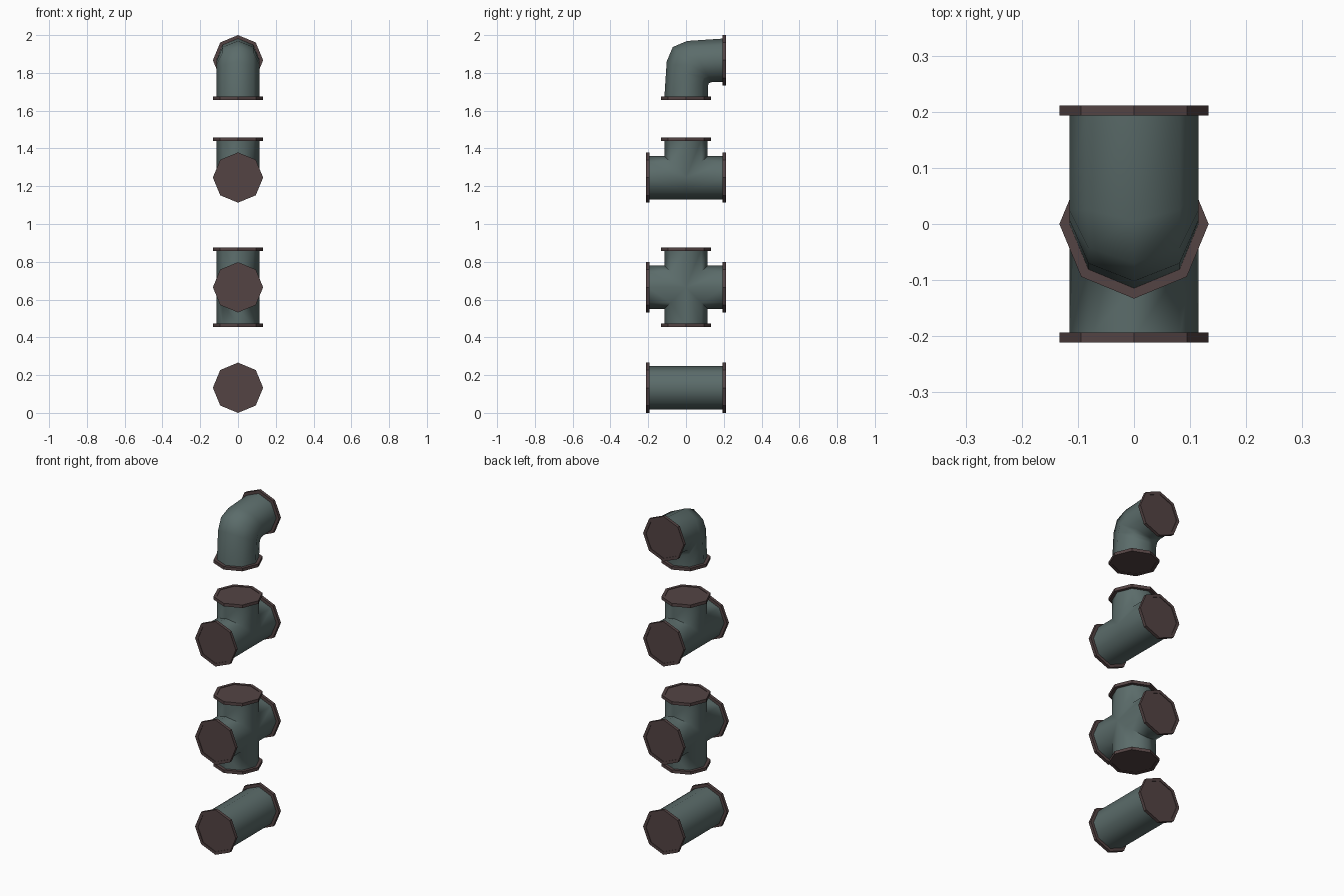
import bpy, bmesh, math
from mathutils import Vector

if "Cube" in bpy.data.objects:
    bpy.data.objects.remove(bpy.data.objects["Cube"])

R, RF = 0.115, 0.133        # pipe and flange radius
L, T = 0.211, 0.018         # arm length and flange thickness
N = 8


def material(name, col):
    m = bpy.data.materials.new(name)
    m.diffuse_color = (*col, 1)
    m.use_nodes = True
    m.node_tree.nodes["Principled BSDF"].inputs["Base Color"].default_value = m.diffuse_color
    return m


STEEL = material("grey green steel", (0.105, 0.15, 0.145))
RUST = material("dark brown flange", (0.088, 0.057, 0.057))


def finish(bm, name, mat, z, smooth):
    bmesh.ops.remove_doubles(bm, verts=bm.verts, dist=1e-4)
    bmesh.ops.recalc_face_normals(bm, faces=bm.faces)
    me = bpy.data.meshes.new(name)
    bm.to_mesh(me)
    bm.free()
    me.materials.append(mat)
    ob = bpy.data.objects.new(name, me)
    ob.location.z = z
    bpy.context.collection.objects.link(ob)
    if smooth:
        bpy.ops.object.select_all(action='DESELECT')
        ob.select_set(True)
        bpy.context.view_layer.objects.active = ob
        bpy.ops.object.shade_smooth_by_angle(angle=math.radians(60))
    return ob


def bridge(bm, a, b):
    for i in range(N):
        j = (i + 1) % N
        bm.faces.new((a[i], a[j], b[j], b[i]))


def place(axis, x, h, d):
    """Point at distance d along an arm, h across it."""
    s = 1 if axis[0] == '+' else -1
    return Vector((x, s * d, h)) if axis[1] == 'y' else Vector((x, h, s * d))


def ring(bm, axis, r, dist):
    out = []
    for i in range(N):
        a = 2 * math.pi * i / N
        h = r * math.cos(a)
        d = dist(h) if callable(dist) else dist
        out.append(bm.verts.new(place(axis, r * math.sin(a), h, d)))
    return out


def flange(name, axis, z):
    # rim plate with a slightly recessed end cap
    bm = bmesh.new()
    rings = [ring(bm, axis, r, d) for r, d in
             ((RF, L - T), (RF, L), (R, L), (R, L - 0.003))]
    for a, b in zip(rings, rings[1:]):
        bridge(bm, a, b)
    bm.faces.new(rings[0])
    bm.faces.new(rings[-1])
    finish(bm, name, RUST, z, False)


def fitting(name, arms, z):
    # pipe arms mitred into each other at the centre
    bm = bmesh.new()
    for ax in arms:
        other = 'z' if ax[1] == 'y' else 'y'

        def mitre(h):
            side = ('+' if h > 0 else '-') + other
            return abs(h) if side in arms else 0.0
        bridge(bm, ring(bm, ax, R, L - T / 2), ring(bm, ax, R, mitre))
    finish(bm, name, STEEL, z, True)
    for k, ax in enumerate(arms):
        flange(f"{name}_flange_{k + 1}", ax, z)


fitting("straight_pipe", ['+y', '-y'], 0.133)
fitting("cross_pipe", ['+y', '-y', '+z', '-z'], 0.665)
fitting("tee_pipe", ['+y', '-y', '+z'], 1.246)

# elbow: rings given by outer and inner (y, z) points, mirrored past the diagonal
half = [((-R, -L + T / 2), (R, -L + T / 2)),
        ((-0.102, -0.006), (0.116, -0.137)),
        ((-0.070, 0.070), (0.121, -0.121))]
path = half + [((-o[1], -o[0]), (-i[1], -i[0])) for o, i in half[1::-1]]
bm = bmesh.new()
prev = None
for o, i in path:
    o, i = Vector((0, *o)), Vector((0, *i))
    c, h = (o + i) / 2, (o - i) / 2
    cur = []
    for k in range(N):
        a = 2 * math.pi * k / N
        cur.append(bm.verts.new(c + h * math.cos(a) + Vector((R * math.sin(a), 0, 0))))
    if prev:
        bridge(bm, prev, cur)
    prev = cur
finish(bm, "elbow_pipe", STEEL, 1.867, True)
flange("elbow_pipe_flange_1", '+y', 1.867)
flange("elbow_pipe_flange_2", '-z', 1.867)
